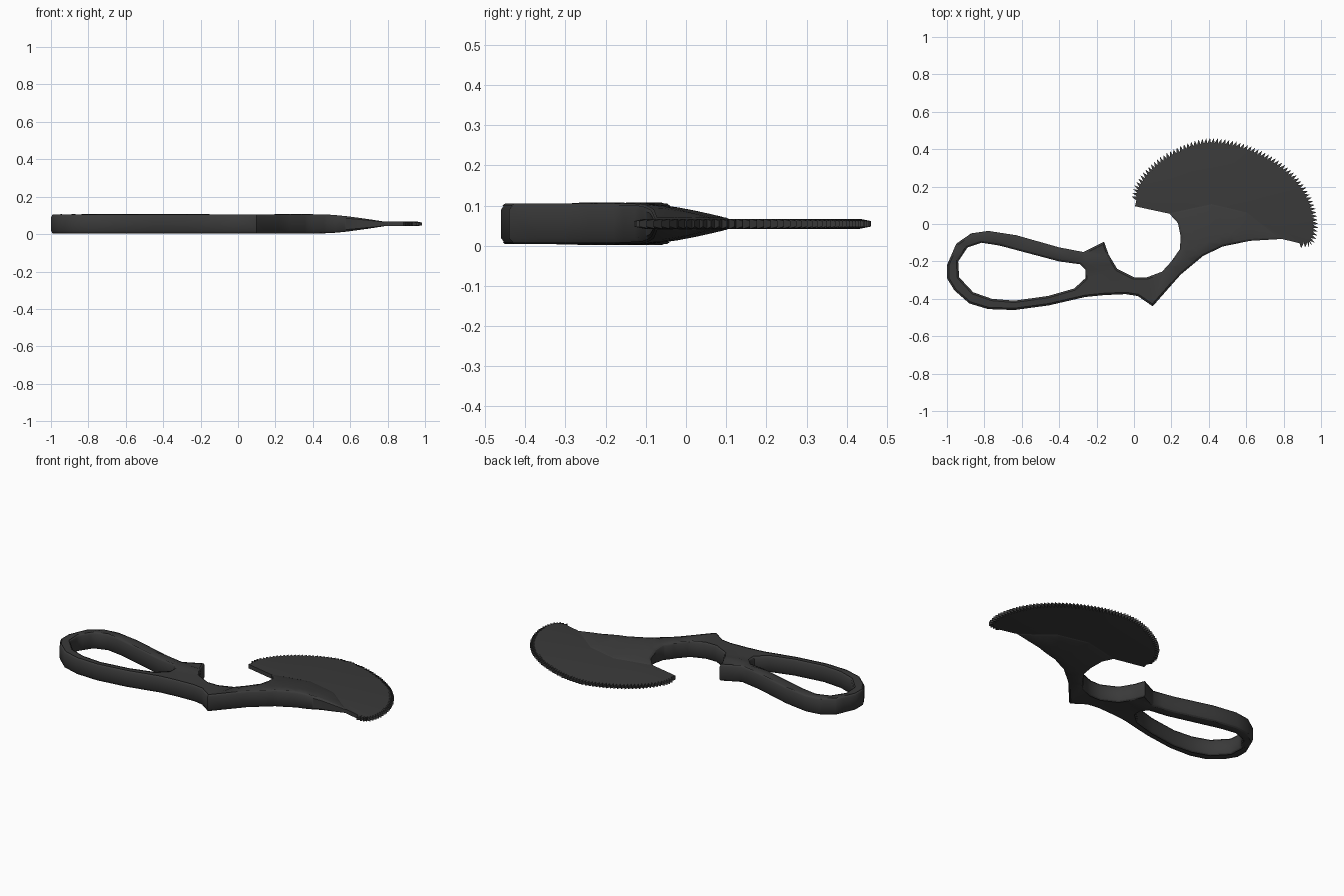
import bpy, bmesh, math
from mathutils import Vector

if "Cube" in bpy.data.objects:
    bpy.data.objects.remove(bpy.data.objects["Cube"])

MID, HALF, BLADE_HALF = 0.0545, 0.0525, 0.0125

# Edge where the handle meets the blade
SEAM = [(0.185, 0.06), (0.415, 0.11), (0.605, 0.065), (0.79, -0.08)]
# Handle outline: loop top, thumb spur, throat, then back along the spine
OUTLINE = [(-1, -0.22), (-0.95, -0.105), (-0.87, -0.05), (-0.78, -0.037), (-0.63, -0.06),
           (-0.4, -0.125), (-0.27, -0.15), (-0.16, -0.095), (-0.135, -0.165), (-0.09, -0.24),
           (0, -0.285), (0.07, -0.285), (0.15, -0.255), (0.2, -0.2), (0.245, -0.135),
           (0.25, -0.07), (0.235, 0.005)] + SEAM + [
           (0.62, -0.09), (0.475, -0.12), (0.37, -0.17), (0.25, -0.27), (0.1, -0.44),
           (0.02, -0.385), (-0.045, -0.375), (-0.16, -0.38), (-0.26, -0.39), (-0.455, -0.435),
           (-0.64, -0.46), (-0.78, -0.455), (-0.88, -0.425), (-0.96, -0.355), (-1, -0.29)]
HOLE = [(-0.94, -0.2), (-0.89, -0.125), (-0.815, -0.1), (-0.72, -0.115), (-0.4, -0.2),
        (-0.29, -0.215), (-0.26, -0.245), (-0.26, -0.29), (-0.32, -0.345), (-0.46, -0.385),
        (-0.64, -0.41), (-0.76, -0.4), (-0.86, -0.365), (-0.935, -0.285)]
# Line through the tooth tips
ARC = [(-0.015, 0.13), (0, 0.2), (0.065, 0.295), (0.165, 0.375), (0.295, 0.437), (0.415, 0.46),
       (0.565, 0.437), (0.725, 0.37), (0.86, 0.27), (0.95, 0.14), (0.985, 0), (0.96, -0.11),
       (0.89, -0.13)]

mat = bpy.data.materials.new("dark_grey")
mat.diffuse_color = (0.042, 0.042, 0.042, 1)
mat.use_nodes = True
mat.node_tree.nodes["Principled BSDF"].inputs["Base Color"].default_value = mat.diffuse_color


def dist(p, pts, closed):
    """Shortest distance from p to a polyline."""
    best = 9.0
    q = [Vector(a) for a in pts]
    for a, b in zip(q, q[1:] + q[:1] if closed else q[1:]):
        d = b - a
        t = max(0, min(1, (p - a).dot(d) / d.length_squared))
        best = min(best, (a + d * t - p).length)
    return best


def finish(bm, name, angle):
    bmesh.ops.recalc_face_normals(bm, faces=bm.faces)
    me = bpy.data.meshes.new(name)
    bm.to_mesh(me)
    bm.free()
    ob = bpy.data.objects.new(name, me)
    bpy.context.collection.objects.link(ob)
    ob.location.z = MID
    me.materials.append(mat)
    bpy.ops.object.select_all(action='DESELECT')
    ob.select_set(True)
    bpy.context.view_layer.objects.active = ob
    bpy.ops.object.shade_smooth_by_angle(angle=math.radians(angle))


# Handle: flat filled outline, inset for rounded rims, sliced so it can taper
bm = bmesh.new()
for loop in (OUTLINE, HOLE):
    vs = [bm.verts.new((x, y, 0)) for x, y in loop]
    for i, v in enumerate(vs):
        bm.edges.new((v, vs[i - 1]))
bmesh.ops.triangle_fill(bm, edges=bm.edges[:], use_beauty=True, normal=(0, 0, 1))
for t in (0.003, 0.006, 0.010):
    inner = [f for f in bm.faces if not f.tag]
    res = bmesh.ops.inset_region(bm, faces=inner, thickness=t,
                                 use_boundary=True, use_even_offset=True)
    for f in res["faces"]:
        f.tag = True
cuts = [((0.16 + 0.06 * i, 0, 0), (1, 0, 0)) for i in range(11)]
cuts += [((0, -0.22 + 0.04 * i, 0), (0, 1, 0)) for i in range(8)]
for co, no in cuts:
    bmesh.ops.bisect_plane(bm, geom=bm.verts[:] + bm.edges[:] + bm.faces[:],
                           dist=1e-4, plane_co=co, plane_no=no)
for v in bm.verts:
    p = v.co.xy
    rim = 1 - min(min(dist(p, OUTLINE, True), dist(p, HOLE, True)) / 0.0185, 1)
    taper = math.sin(math.pi / 2 * min(dist(p, SEAM, False) / 0.25, 1))
    h = BLADE_HALF + 0.001 + (HALF - BLADE_HALF - 0.001) * taper
    v.co.z = h * (0.68 + 0.32 * math.sqrt(1 - rim * rim))
bmesh.ops.triangulate(bm, faces=[f for f in bm.faces if len(f.verts) > 4])
ext = bmesh.ops.extrude_face_region(bm, geom=bm.faces[:], use_keep_orig=True)
for g in ext["geom"]:
    if isinstance(g, bmesh.types.BMVert):
        g.co.z *= -1
finish(bm, "handle", 38)


# Blade: points spaced evenly on a smooth curve through the tip line
def spline(pts, n):
    q = [Vector(p) for p in pts]
    q = [2 * q[0] - q[1]] + q + [2 * q[-1] - q[-2]]
    fine = []
    for a, b, c, d in zip(q, q[1:], q[2:], q[3:]):
        for k in range(20):
            t = k / 20
            fine.append(0.5 * (2 * b + (c - a) * t + (2 * a - 5 * b + 4 * c - d) * t * t
                               + (3 * b - a - 3 * c + d) * t ** 3))
    fine.append(q[-2])
    s = [0]
    for a, b in zip(fine, fine[1:]):
        s.append(s[-1] + (b - a).length)
    out, j = [], 0
    for i in range(n):
        want = s[-1] * i / (n - 1)
        while j < len(s) - 2 and s[j + 1] < want:
            j += 1
        out.append(fine[j].lerp(fine[j + 1], (want - s[j]) / (s[j + 1] - s[j])))
    return out


TEETH, STEP = 76, 5
pts = spline(ARC, TEETH * STEP + 1)
roots, tips = [], []
for i in range(0, len(pts), STEP):
    d = (pts[min(i + 3, len(pts) - 1)] - pts[max(i - 3, 0)]).normalized()
    roots.append(pts[i] + Vector((d.y, -d.x)) * 0.028)
    if i + STEP < len(pts):
        tips.append(pts[i + 4])
# Lower edge, partly tucked inside the handle
lower = [Vector(p) for p in ((0.79, -0.08), (0.6, 0.04), (0.415, 0.08), (0.19, 0.055),
                             (0.05, 0.085), (0.005, 0.095))]
bm = bmesh.new()
sides = []
for z in (1, -1):
    r = [bm.verts.new((p.x, p.y, z * BLADE_HALF)) for p in roots]
    t = [bm.verts.new((p.x, p.y, z * 0.007)) for p in tips]
    e = [bm.verts.new((p.x, p.y, z * BLADE_HALF)) for p in lower]
    bm.faces.new(r + e)
    rim = []
    for i in range(TEETH):
        bm.faces.new((r[i], t[i], r[i + 1]))
        rim += [r[i], t[i]]
    sides.append(rim + [r[-1]] + e)
top, bot = sides
for i in range(len(top)):
    bm.faces.new((top[i - 1], top[i], bot[i], bot[i - 1]))
finish(bm, "toothed_blade", 20)
